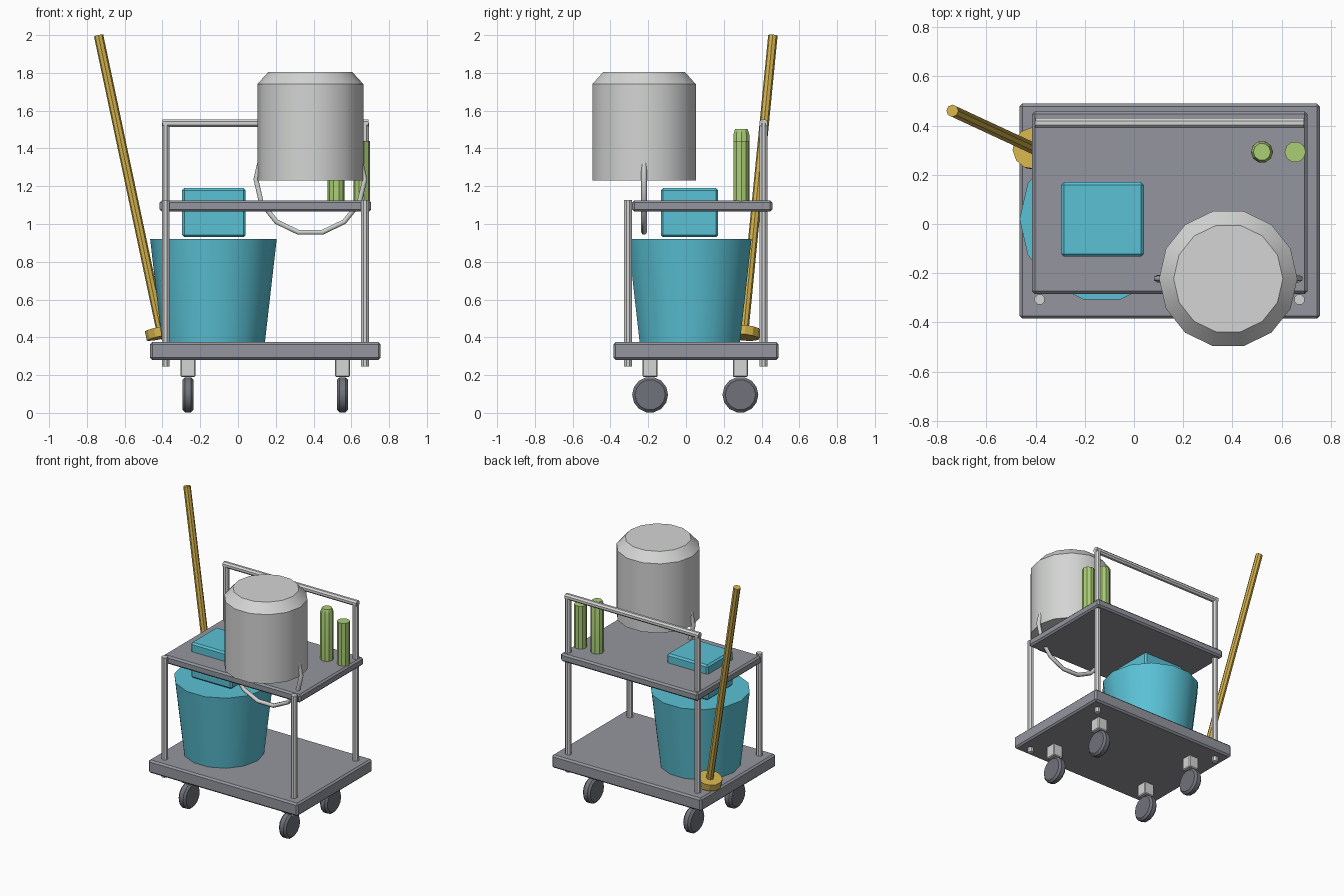
import bpy
import bmesh
from math import pi, cos, sin, radians
from mathutils import Vector, Matrix

if "Cube" in bpy.data.objects:
    bpy.data.objects.remove(bpy.data.objects["Cube"], do_unlink=True)


def material(name, r, g, b):
    rgba = [(c / 255) ** 2.2 for c in (r, g, b)] + [1]
    mat = bpy.data.materials.new(name)
    mat.use_nodes = True
    mat.diffuse_color = rgba
    mat.node_tree.nodes["Principled BSDF"].inputs["Base Color"].default_value = rgba
    return mat


shelf_grey = material("shelf_grey", 147, 149, 157)
pale_metal = material("pale_metal", 210, 212, 210)
wheel_grey = material("wheel_grey", 112, 114, 122)
teal = material("teal_plastic", 90, 192, 212)
green = material("bottle_green", 170, 205, 118)
wood = material("yellow_wood", 208, 174, 76)


def finish(name, bm, mat, smooth=28):
    bmesh.ops.recalc_face_normals(bm, faces=bm.faces)
    mesh = bpy.data.meshes.new(name)
    bm.to_mesh(mesh)
    bm.free()
    mesh.materials.append(mat)
    obj = bpy.data.objects.new(name, mesh)
    bpy.context.collection.objects.link(obj)
    bpy.ops.object.select_all(action="DESELECT")
    obj.select_set(True)
    bpy.context.view_layer.objects.active = obj
    bpy.ops.object.shade_smooth_by_angle(angle=radians(smooth))
    return obj


def box(name, low, high, mat, bevel=0.012):
    low, high = Vector(low), Vector(high)
    bm = bmesh.new()
    bmesh.ops.create_cube(bm, size=1)
    for v in bm.verts:
        v.co = (low + high) / 2 + v.co * (high - low)
    bmesh.ops.bevel(bm, geom=bm.edges[:], offset=bevel, segments=1, affect="EDGES")
    return finish(name, bm, mat)


def lathe(name, profile, origin, axis, sides, mat, turn=0.0):
    """Closed solid from (radius, height) rings stacked along an axis."""
    axis = Vector(axis)
    place = Matrix.Translation(origin) @ axis.to_track_quat("Z", "Y").to_matrix().to_4x4()
    if axis.x == 0 and axis.y == 0:
        place = Matrix.Translation(origin)
    bm = bmesh.new()
    rings = []
    for r, h in profile:
        angles = [turn + 2 * pi * i / sides for i in range(sides)]
        rings.append([bm.verts.new(place @ Vector((r * cos(a), r * sin(a), h))) for a in angles])
    for a, b in zip(rings, rings[1:]):
        for i in range(sides):
            j = (i + 1) % sides
            bm.faces.new((a[i], a[j], b[j], b[i]))
    bm.faces.new(rings[0])
    bm.faces.new(rings[-1])
    return finish(name, bm, mat)


def rod(name, start, end, radius, mat, sides=8):
    start, end = Vector(start), Vector(end)
    length = (end - start).length
    return lathe(name, [(radius, 0), (radius, length)], start, end - start, sides, mat, pi / sides)


# Cart decks
box("lower_deck", (-0.465, -0.385, 0.28), (0.755, 0.49, 0.375), shelf_grey)
box("upper_shelf", (-0.415, -0.285, 1.065), (0.705, 0.458, 1.125), shelf_grey)

# Posts and push bar
for side, x in (("right", -0.383), ("left", 0.672)):
    rod(f"front_post_{side}", (x, -0.307, 0.245), (x, -0.307, 1.128), 0.022, pale_metal)
    rod(f"back_post_{side}", (x, 0.41, 0.245), (x, 0.41, 1.535), 0.022, pale_metal)
rod("push_bar", (-0.4, 0.41, 1.533), (0.69, 0.41, 1.533), 0.022, pale_metal)

# Casters
wheel_profile = [(0.08, -0.03), (0.095, -0.016), (0.095, 0.016), (0.08, 0.03)]
for side, x in (("right", -0.265), ("left", 0.553)):
    for end, y in (("front", -0.19), ("back", 0.288)):
        box(f"{end}_caster_bracket_{side}", (x - 0.04, y - 0.04, 0.19),
            (x + 0.04, y + 0.04, 0.285), pale_metal, 0.006)
        lathe(f"{end}_wheel_{side}", wheel_profile, (x, y, 0.096), (1, 0, 0), 14, wheel_grey)

# Mop bucket and wringer
lathe("mop_bucket", [(0.272, 0.37), (0.335, 0.92)], (-0.13, 0.02, 0), (0, 0, 1), 14, teal)
box("wringer_box", (-0.296, -0.133, 0.93), (0.04, 0.17, 1.19), teal)

# Upturned pail with its hanging handle
pail_x, pail_y = 0.383, -0.222
lathe("upturned_pail", [(0.281, 1.23), (0.281, 1.74), (0.222, 1.805)],
      (pail_x, pail_y, 0), (0, 0, 1), 14, pale_metal)
curve = bpy.data.curves.new("pail_handle", "CURVE")
curve.dimensions = "3D"
curve.bevel_depth = 0.015
curve.bevel_resolution = 1
curve.use_fill_caps = True
curve.materials.append(pale_metal)
spline = curve.splines.new("POLY")
spline.points.add(9)
for k, point in enumerate(spline.points):
    a = 2 * pi * (k - 8) / 14
    point.co = (pail_x + 0.288 * cos(a), pail_y, 1.237 + 0.288 * sin(a), 1)
handle = bpy.data.objects.new("pail_handle", curve)
bpy.context.collection.objects.link(handle)
bpy.ops.object.select_all(action="DESELECT")
handle.select_set(True)
bpy.context.view_layer.objects.active = handle
bpy.ops.object.convert(target="MESH")

# Bottles
lathe("tall_bottle", [(0.045, 1.12), (0.045, 1.472), (0.035, 1.502)],
      (0.52, 0.293, 0), (0, 0, 1), 10, green)
lathe("short_bottle", [(0.043, 1.12), (0.043, 1.44)],
      (0.655, 0.293, 0), (0, 0, 1), 10, green)

# Mop leaning on the cart
foot, tip = Vector((-0.4, 0.303, 0.4)), Vector((-0.738, 0.46, 1.998))
rod("mop_pole", foot, tip, 0.025, wood)
lathe("mop_head", [(0.085, 0), (0.085, 0.05)], foot, tip - foot, 12, wood)
